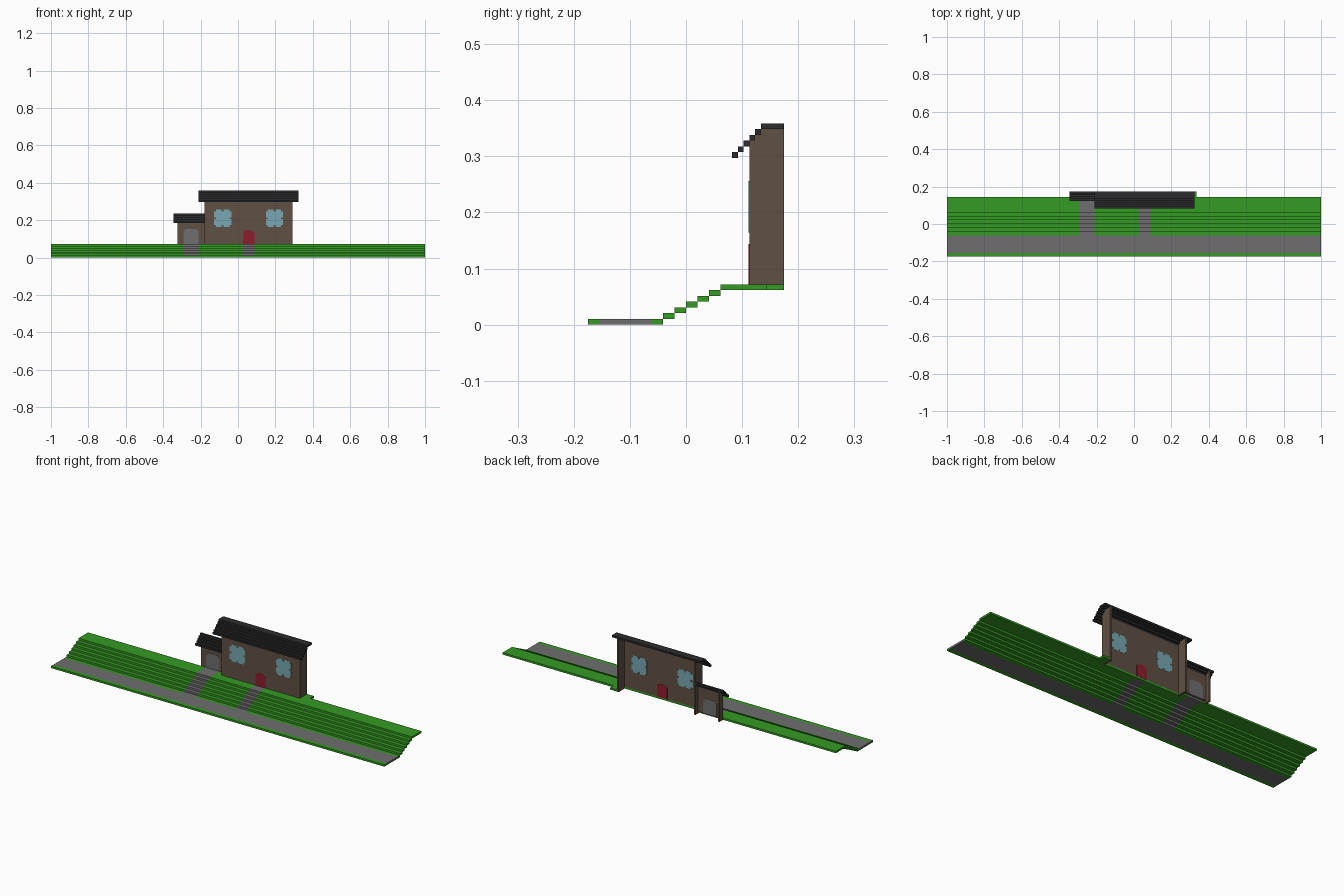
import bpy
import bmesh

cube = bpy.data.objects.get("Cube")
if cube:
    bpy.data.objects.remove(cube, do_unlink=True)

V = 2 / 195  # size of one block; all coordinates below are in blocks


def material(name, rgb):
    lin = [(c / 255 / 12.92) if c < 11 else ((c / 255 + 0.055) / 1.055) ** 2.4 for c in rgb]
    m = bpy.data.materials.new(name)
    m.use_nodes = True
    m.diffuse_color = (*lin, 1)
    bsdf = next(n for n in m.node_tree.nodes if n.type == 'BSDF_PRINCIPLED')
    bsdf.inputs["Base Color"].default_value = (*lin, 1)
    bsdf.inputs["Roughness"].default_value = 0.9
    return m


GRASS = material("grass green", (53, 155, 35))
PAVING = material("paving grey", (112, 110, 112))
WALL = material("wall brown", (96, 80, 67))
ROOF = material("roof charcoal", (44, 44, 46))
DOOR = material("door red", (142, 28, 45))
GLASS = material("window blue", (120, 168, 178))


def blocks(name, mat, boxes):
    """One object from boxes given as (x0, x1, y0, y1, z0, z1)."""
    bm = bmesh.new()
    for x0, x1, y0, y1, z0, z1 in boxes:
        made = bmesh.ops.create_cube(bm, size=1)["verts"]
        for v in made:
            v.co.x = (x1 if v.co.x > 0 else x0) * V
            v.co.y = (y1 if v.co.y > 0 else y0) * V
            v.co.z = (z1 if v.co.z > 0 else z0) * V
    me = bpy.data.meshes.new(name)
    bm.to_mesh(me)
    bm.free()
    me.materials.append(mat)
    ob = bpy.data.objects.new(name, me)
    bpy.context.collection.objects.link(ob)
    return ob


END = 97.5
HOUSE = (-17.5, 28.5)
GARAGE_X = -31.5
DRIVE = (-28.5, -20.5)
WALK = (2.5, 8.5)
LAWN = [(-END, DRIVE[0]), (DRIVE[1], WALK[0]), (WALK[1], END)]

# Road with a grass verge along the front
blocks("road", PAVING, [(-END, END, -15, -6, 0, 1)])
blocks("front_verge", GRASS, [(-END, END, -17, -15, 0, 1)])

# Stepped bank: y range and level of each row
rows = [(-6, -4, 0)] + [(-4 + 2 * i, -2 + 2 * i, i + 1) for i in range(5)] + [(6, 11, 6)]
blocks("grass_bank", GRASS, [(a, b, y0, y1, z, z + 1) for y0, y1, z in rows for a, b in LAWN])
blocks("driveway", PAVING, [(*DRIVE, y0, y1, z, z + 1) for y0, y1, z in rows]
       + [(*DRIVE, 11, 14, 6, 7)])
blocks("front_walk", PAVING, [(*WALK, y0, y1, z, z + 1) for y0, y1, z in rows])

# Level ground around the buildings
blocks("upper_lawn", GRASS, [
    (-END, DRIVE[0], 11, 14, 6, 7),
    (DRIVE[1], HOUSE[0], 11, 14, 6, 7),
    (HOUSE[0] + 1, HOUSE[1] - 1, 11, 12, 6, 7),
    (HOUSE[1], END, 11, 14, 6, 7),
    (HOUSE[1], 32.5, 14, 17, 6, 7)])


def side_wall(x, profile):
    """Gable wall one block thick, following the roof steps."""
    return [(x, x + 1, y0, y1, 6, top) for y0, y1, top in profile]


# House walls, open at the back
gable = [(11, 12, 32), (12, 13, 33), (13, 17, 34)]
blocks("house_front_wall", WALL, [(HOUSE[0] + 1, HOUSE[1] - 1, 11, 12, 7, 32)])
blocks("house_right_wall", WALL, side_wall(HOUSE[0], gable))
blocks("house_left_wall", WALL, side_wall(HOUSE[1] - 1, gable))

# Garage walls, open at the back
blocks("garage_front_wall", WALL, [(GARAGE_X + 1, HOUSE[0], 14, 15, 7, 20)])
blocks("garage_side_wall", WALL,
       side_wall(GARAGE_X, [(14, 15, 20), (15, 16, 21), (16, 17, 22)]))


def stepped_roof(name, x0, x1, y, z, steps, back):
    boxes = [(x0, x1, y + i, y + i + 1, z + i, z + i + 1) for i in range(steps)]
    boxes.append((x0, x1, y + steps, back, z + steps, z + steps + 1))
    blocks(name, ROOF, boxes)


stepped_roof("house_roof", -20.5, 31.5, 8, 29, 5, 17)
stepped_roof("garage_roof", -33.5, -17.5, 12, 18, 4, 17)


def doorway(name, mat, x0, x1, wall_y, top):
    """Door set through the wall, with its top corners cut."""
    y0, y1 = wall_y - 0.1, wall_y + 1.1
    blocks(name, mat, [(x0, x1, y0, y1, 7, top - 1), (x0 + 1, x1 - 1, y0, y1, top - 1, top)])


doorway("front_door", DOOR, *WALK, 11, 14)
doorway("garage_door", PAVING, *DRIVE, 14, 15)


def window(name, x, z):
    """Window nine blocks wide, notched at corners and mid edges."""
    y0, y1 = 10.9, 12.1
    boxes = [(x + 1, x + 8, y0, y1, z + 4, z + 5)]
    for low in (1, 5):
        boxes.append((x, x + 9, y0, y1, z + low, z + low + 3))
    for row in (0, 8):
        for col in (1, 5):
            boxes.append((x + col, x + col + 3, y0, y1, z + row, z + row + 1))
    blocks(name, GLASS, boxes)


window("right_window", -12.5, 16)
window("left_window", 14.5, 16)
